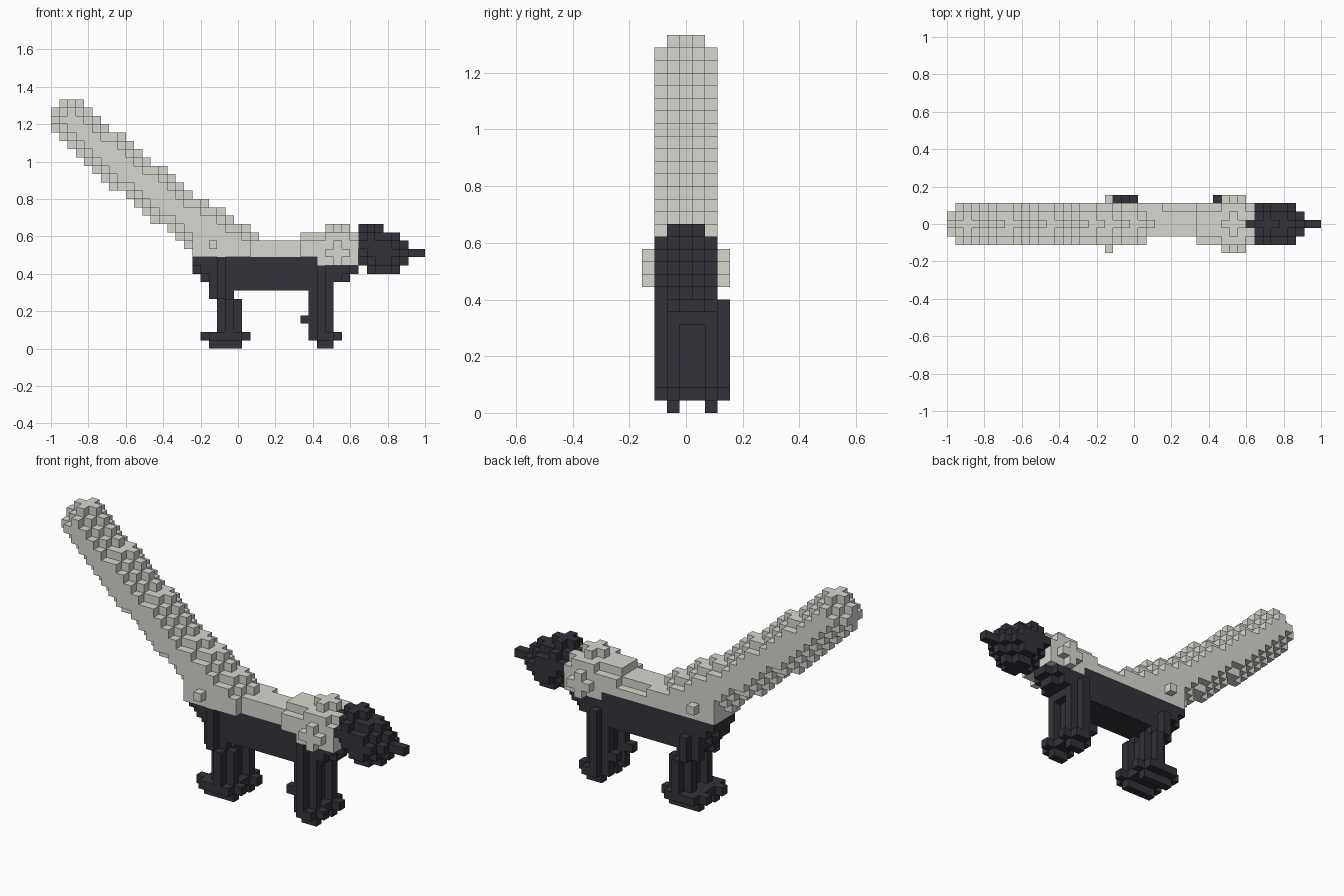
import bpy
import bmesh

cube = bpy.data.objects.get("Cube")
if cube:
    bpy.data.objects.remove(cube, do_unlink=True)

V = 2 / 45  # block size


def material(name, rgb):
    m = bpy.data.materials.new(name)
    m.use_nodes = True
    m.diffuse_color = (*rgb, 1)
    m.node_tree.nodes["Principled BSDF"].inputs["Base Color"].default_value = (*rgb, 1)
    return m


GREY = material("warm light grey", (0.68, 0.685, 0.64))
DARK = material("charcoal", (0.034, 0.032, 0.041))


def box(i0, i1, j0, j1, k0, k1):
    """Block cells in an inclusive index range."""
    return {(i, j, k) for i in range(i0, i1 + 1)
            for j in range(j0, j1 + 1) for k in range(k0, k1 + 1)}


def ball(i, k):
    """Round blob of cells, five blocks across, on the centre plane."""
    return {(i + a, b, k + c) for a, b, c in box(-2, 2, -2, 2, -2, 2)
            if a * a + b * b + c * c <= 5}


parts = []     # (name, material, cells)
taken = set()  # every cell already used


def part(name, mat, cells):
    cells = cells - taken
    taken.update(cells)
    parts.append((name, mat, cells))


# Tail: a sloping silhouette, filled with every round blob that fits inside it
tops = [29, 30, 30, 30, 29, 28, 27, 26, 26, 25, 24, 23, 22, 22, 21, 20, 19,
        18, 18, 17, 17, 16, 15, 15, 14]
bottoms = [26, 25, 24, 23, 22, 21, 20, 19, 19, 18, 17, 16, 15, 15, 14, 13, 12] + [9] * 8
outline = set()
for i, (top, low) in enumerate(zip(tops, bottoms)):
    outline |= box(i, i, 0, 0, low, top - 1)
tail = set(outline)
for i, _, k in outline:
    blob = ball(i, k)
    if {c for c in blob if c[1] == 0} <= outline:
        tail |= blob
tail |= box(17, 23, -2, 2, 11, 12)
part("tail", GREY, {c for c in tail if c[2] >= 11})
part("tail_studs", GREY, {(19, -3, 12), (19, 3, 12)})

# Shoulder with a raised plus on top and on both flanks
shoulder = (box(30, 36, -2, 2, 11, 12) | box(32, 36, -2, 2, 10, 10)
            | box(30, 36, -1, 1, 13, 13) | box(33, 35, -2, 2, 13, 13))
part("shoulder", GREY, shoulder - {(36, 0, 13), (36, 0, 12)})
part("shoulder_crest", GREY, box(33, 35, 0, 0, 14, 14) | box(34, 34, -1, 1, 14, 14))
for side, j in (("front", -3), ("back", 3)):
    part("shoulder_plus_" + side, GREY,
         box(33, 35, j, j, 11, 11) | box(34, 34, j, j, 10, 12))

# Back between tail and shoulder
part("back", GREY, box(17, 31, -1, 2, 11, 11) | box(24, 31, -1, 1, 12, 12)
     | box(24, 25, 2, 2, 11, 12))

# Belly, stepped and narrowed at both ends
belly = box(17, 36, -1, 2, 10, 10)
for k, i0, i1 in ((9, 17, 36), (8, 18, 35), (7, 19, 33)):
    belly |= box(i0, i1, 0, 1, k, k) | box(i0 + 1, i1 - 1, -1, 2, k, k)
part("belly", DARK, belly)

# Head: overlapping round blobs, then a beak
part("head", DARK, ball(38, 12) | ball(39, 11) | ball(40, 11))
part("beak", DARK, box(43, 44, 0, 0, 11, 11))

# Legs with a plus-shaped section: centre row j, outer row j - d, inner row j + d
for side, j, d, top in (("front", -1, 1, 10), ("back", 2, -1, 8)):
    out, inn = j - d, j + d
    part("head_end_leg_" + side, DARK,
         box(31, 33, j, j, 2, 8) | box(32, 32, out, out, 2, top)
         | box(32, 32, inn, inn, 2, 6) | {(30, j, 3)})
    part("head_end_foot_" + side, DARK,
         box(31, 34, j, j, 1, 1) | box(32, 33, out, out, 1, 1)
         | box(32, 33, inn, inn, 1, 1) | box(32, 33, j, j, 0, 0))
    part("tail_end_leg_" + side, DARK,
         box(19, 21, j, j, 6, 8) | box(20, 22, j, j, 2, 5)
         | box(20, 20, out, out, 6, top) | box(21, 21, out, out, 2, 5)
         | box(20, 20, inn, inn, 6, 6) | box(21, 21, inn, inn, 2, 5))
    part("tail_end_foot_" + side, DARK,
         box(18, 23, j, j, 1, 1) | box(19, 22, out, out, 1, 1)
         | box(19, 22, inn, inn, 1, 1) | box(19, 22, j, j, 0, 0))


# Turn cells into meshes, keeping only the exposed sides
SIDES = {
    (1, 0, 0): ((1, 0, 0), (1, 1, 0), (1, 1, 1), (1, 0, 1)),
    (-1, 0, 0): ((0, 0, 0), (0, 0, 1), (0, 1, 1), (0, 1, 0)),
    (0, 1, 0): ((0, 1, 0), (0, 1, 1), (1, 1, 1), (1, 1, 0)),
    (0, -1, 0): ((0, 0, 0), (1, 0, 0), (1, 0, 1), (0, 0, 1)),
    (0, 0, 1): ((0, 0, 1), (1, 0, 1), (1, 1, 1), (0, 1, 1)),
    (0, 0, -1): ((0, 0, 0), (0, 1, 0), (1, 1, 0), (1, 0, 0)),
}
for name, mat, cells in parts:
    bm = bmesh.new()
    verts = {}
    for c in sorted(cells):
        for step, corners in SIDES.items():
            if tuple(a + b for a, b in zip(c, step)) in taken:
                continue
            face = []
            for o in corners:
                p = tuple(a + b for a, b in zip(c, o))
                if p not in verts:
                    verts[p] = bm.verts.new((p[0] * V - 1, (p[1] - 0.5) * V, p[2] * V))
                face.append(verts[p])
            bm.faces.new(face)
    mesh = bpy.data.meshes.new(name)
    bm.to_mesh(mesh)
    bm.free()
    mesh.materials.append(mat)
    bpy.context.scene.collection.objects.link(bpy.data.objects.new(name, mesh))
